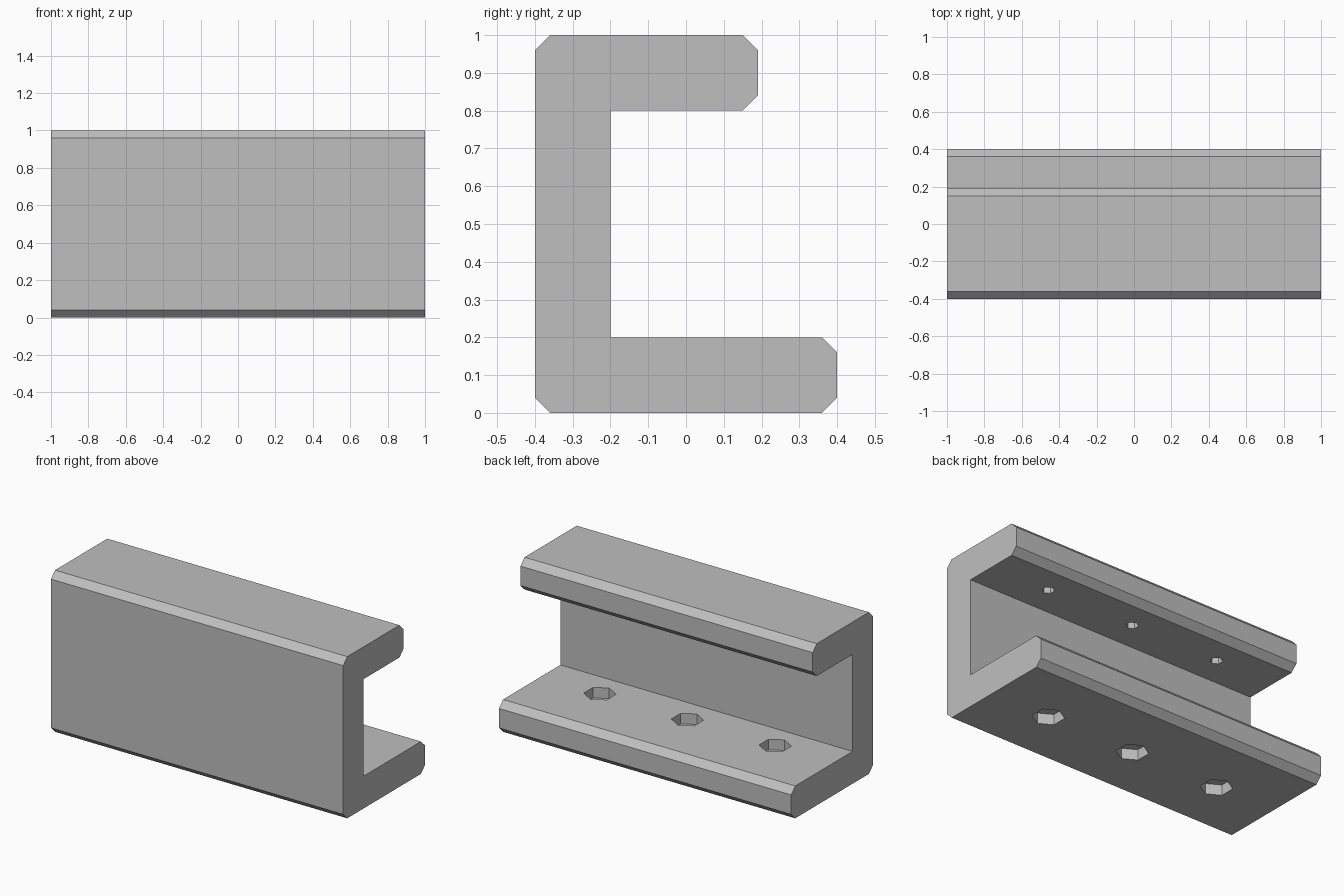
import bpy, bmesh, math
from mathutils import Matrix

default = bpy.data.objects.get("Cube")
if default:
    bpy.data.objects.remove(default, do_unlink=True)

grey = bpy.data.materials.new("plain grey")
grey.use_nodes = True
colour = (0.52, 0.52, 0.52, 1)
grey.diffuse_color = colour
grey.node_tree.nodes["Principled BSDF"].inputs["Base Color"].default_value = colour


def make_object(name, bm):
    bmesh.ops.recalc_face_normals(bm, faces=bm.faces)
    mesh = bpy.data.meshes.new(name)
    bm.to_mesh(mesh)
    bm.free()
    mesh.materials.append(grey)
    obj = bpy.data.objects.new(name, mesh)
    bpy.context.collection.objects.link(obj)
    return obj


def add_hex(bm, x, radius, low, high):
    """Upright six-sided prism with corners along y."""
    place = Matrix.Translation((x, HOLE_Y, (low + high) / 2))
    corners = bmesh.ops.create_cone(
        bm, cap_ends=True, segments=6, radius1=radius, radius2=radius,
        depth=high - low)["verts"]
    # Align a corner with the y axis whatever the starting angle is
    angle = math.atan2(corners[0].co.y, corners[0].co.x)
    turn = Matrix.Rotation(math.pi / 2 - angle, 4, "Z")
    bmesh.ops.transform(bm, matrix=place @ turn, verts=corners)


def cut(target, name, low, high, radius):
    """Cut one row of three hexagonal holes."""
    bm = bmesh.new()
    for x in (-0.6, 0, 0.6):
        add_hex(bm, x, radius, low, high)
    cutter = make_object(name, bm)
    cutter.hide_render = True
    mod = target.modifiers.new(name, "BOOLEAN")
    mod.operation = "DIFFERENCE"
    mod.solver = "EXACT"
    mod.object = cutter
    bpy.context.view_layer.objects.active = target
    bpy.ops.object.modifier_apply(modifier=mod.name)
    bpy.data.objects.remove(cutter, do_unlink=True)


HOLE_Y = -0.015
C = 0.04  # chamfer size

# Channel profile (y, z), lower lip longer than the upper one
profile = [
    (-0.4 + C, 0), (0.4 - C, 0), (0.4, C), (0.4, 0.2 - C), (0.4 - C, 0.2),
    (-0.2, 0.2), (-0.2, 0.8), (0.19 - C, 0.8), (0.19, 0.8 + C),
    (0.19, 1 - C), (0.19 - C, 1), (-0.4 + C, 1), (-0.4, 1 - C), (-0.4, C),
]
bm = bmesh.new()
end = bm.faces.new([bm.verts.new((-1, y, z)) for y, z in profile])
sweep = bmesh.ops.extrude_face_region(bm, geom=[end], use_keep_orig=True)["geom"]
bmesh.ops.translate(bm, vec=(2, 0, 0),
                    verts=[g for g in sweep if isinstance(g, bmesh.types.BMVert)])
channel = make_object("channel_rail", bm)

# Screw holes through the lower lip, ending blind inside the upper lip
cut(channel, "screw_holes", -0.1, 0.9, 0.036)
# Wide hexagonal pockets on both sides of the lower lip
cut(channel, "lower_pockets", -0.1, 0.065, 0.091)
cut(channel, "upper_pockets", 0.135, 0.3, 0.091)
